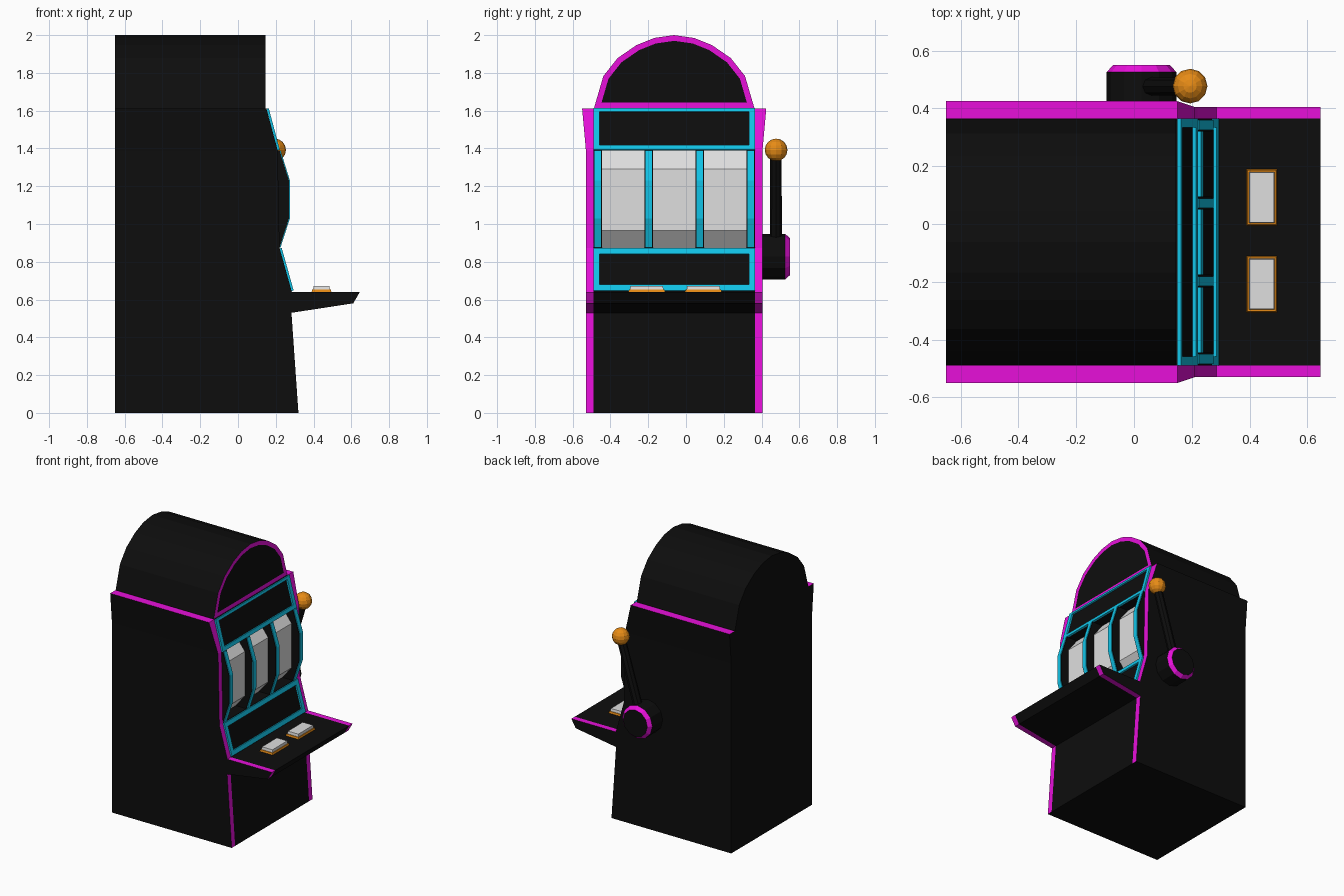
import bpy, bmesh, math
from mathutils import Vector, Matrix

if "Cube" in bpy.data.objects:
    bpy.data.objects.remove(bpy.data.objects["Cube"])


def material(name, rgb):
    m = bpy.data.materials.new(name)
    m.diffuse_color = (*rgb, 1)
    m.use_nodes = True
    m.node_tree.nodes["Principled BSDF"].inputs["Base Color"].default_value = m.diffuse_color
    return m


BLACK = material("cabinet black", (0.004, 0.004, 0.004))
PINK = material("trim magenta", (0.80, 0.005, 0.70))
CYAN = material("frame cyan", (0.006, 0.58, 0.84))
WHITE = material("reel white", (0.74, 0.74, 0.74))
ORANGE = material("knob orange", (0.80, 0.26, 0.008))

Y0, Y1 = -0.49, 0.365          # inner width between the side panels


def prism(bm, profile, y0, y1):
    """Extrude an (x, z) profile along y."""
    face = bm.faces.new([bm.verts.new((x, y0, z)) for x, z in profile])
    new = bmesh.ops.extrude_face_region(bm, geom=[face])["geom"]
    verts = [v for v in new if isinstance(v, bmesh.types.BMVert)]
    bmesh.ops.translate(bm, verts=verts, vec=(0, y1 - y0, 0))
    # the source cap is kept by the extrusion and closes the near side
    bmesh.ops.recalc_face_normals(bm, faces=bm.faces[:])


def finish(bm, name, *mats):
    bmesh.ops.recalc_face_normals(bm, faces=bm.faces[:])
    me = bpy.data.meshes.new(name)
    bm.to_mesh(me)
    bm.free()
    for m in mats:
        me.materials.append(m)
    ob = bpy.data.objects.new(name, me)
    bpy.context.scene.collection.objects.link(ob)
    return ob


def solid(name, profile, y0, y1, mat):
    bm = bmesh.new()
    prism(bm, profile, y0, y1)
    return finish(bm, name, mat)


# cabinet core, with a recess behind the reels
lower = [(-0.65, 0), (0.32, 0), (0.283, 0.53), (0.61, 0.58), (0.645, 0.64),
         (0.285, 0.64), (0.22, 0.873)]
upper = [(0.21, 1.39), (0.15, 1.612), (-0.65, 1.612)]
solid("cabinet_core", lower + [(0.08, 0.873), (0.08, 1.39)] + upper, Y0, Y1, BLACK)

# side panels: black outside, magenta edges, flared at the top
for name, inner, outer in (("left_side_panel", Y0, -0.53), ("right_side_panel", Y1, 0.405)):
    bm = bmesh.new()
    prism(bm, lower + upper, inner, outer)
    bmesh.ops.bisect_plane(bm, geom=bm.verts[:] + bm.edges[:] + bm.faces[:],
                           plane_co=(0, 0, 1.39), plane_no=(0, 0, 1))
    for v in bm.verts:
        if v.co.z > 1.5 and abs(v.co.y - outer) < 0.001:
            v.co.y += math.copysign(0.02, outer)
    bm.normal_update()
    for f in bm.faces:
        n = f.normal
        if abs(n.y) < 0.7 and n.x > -0.9 and n.z > -0.999:
            f.material_index = 1
    finish(bm, name, BLACK, PINK)

# arched top with magenta rim on its front
half = [(0.425, 1.612), (0.375, 1.783), (0.30, 1.878), (0.20, 1.947), (0.105, 1.985)]
mid = (Y0 + Y1) / 2
arch = [(mid + d, z) for d, z in half] + [(mid, 2.0)] + [(mid - d, z) for d, z in reversed(half)]
bm = bmesh.new()
front = bm.faces.new([bm.verts.new((0.145, y, z)) for y, z in arch])
back = bm.faces.new([bm.verts.new((-0.65, y, z)) for y, z in reversed(arch)])
fv, bv = list(front.verts), list(reversed(back.verts))
for i in range(len(fv)):
    j = (i + 1) % len(fv)
    bm.faces.new((fv[i], bv[i], bv[j], fv[j]))
bm.normal_update()
bmesh.ops.inset_individual(bm, faces=[front], thickness=0.03, use_even_offset=True)
bm.normal_update()
for f in bm.faces:
    if abs(f.normal.x) > 0.9 and f.calc_center_median().x > 0 and f != front:
        f.material_index = 1
finish(bm, "arched_top", BLACK, PINK)


# cyan frames on the sloping sign panels
def frame(name, a, b, low, high, side, depth=0.012):
    a, b = Vector(a), Vector(b)
    length = (b - a).length
    d = (b - a).normalized()
    n = Vector((d.y, -d.x)) * depth
    bm = bmesh.new()
    for s, e, y0, y1 in ((0, low, Y0, Y1), (length - high, length, Y0, Y1),
                         (low, length - high, Y0, Y0 + side),
                         (low, length - high, Y1 - side, Y1)):
        p, q = a + d * s, a + d * e
        prism(bm, [p, q, q + n, p + n], y0, y1)
    finish(bm, name, CYAN)


frame("upper_sign_frame", (0.21, 1.39), (0.151, 1.61), 0.027, 0.018, 0.032)
frame("lower_sign_frame", (0.283, 0.645), (0.22, 0.87), 0.032, 0.032, 0.032)

# reel dividers with a cyan strip down the bulging front
bulge = [(0.22, 0.875), (0.27, 1.03), (0.27, 1.23), (0.22, 1.39)]
for i, y in enumerate((-0.467, -0.198, 0.072, 0.342)):
    solid(f"reel_divider_{i + 1}", [(0.08, 0.875)] + bulge + [(0.08, 1.39)],
          y - 0.0225, y + 0.0225, BLACK)
    strip = [(x + 0.005, z) for x, z in bulge]
    solid(f"divider_strip_{i + 1}", strip + [(x - 0.005, z) for x, z in reversed(strip)],
          y - 0.017, y + 0.017, CYAN)

# three faceted reels
for i, y in enumerate((-0.3325, -0.063, 0.207)):
    solid(f"reel_{i + 1}", [(0.09, 0.874), (0.135, 0.874), (0.21, 0.965), (0.21, 1.29),
                            (0.135, 1.389), (0.09, 1.389)], y - 0.112, y + 0.112, WHITE)


# shelf buttons: tapered blocks on orange bezels
def block(name, x, y, z0, z1, sx, sy, taper, mat):
    bm = bmesh.new()
    bmesh.ops.create_cube(bm, size=1)
    for v in bm.verts:
        t = taper if v.co.z > 0 else 0
        v.co = (x + 2 * v.co.x * (sx - t), y + 2 * v.co.y * (sy - t), z1 if v.co.z > 0 else z0)
    finish(bm, name, mat)


for i, y in enumerate((-0.208, 0.092)):
    block(f"button_bezel_{i + 1}", 0.442, y, 0.638, 0.653, 0.053, 0.098, 0.004, ORANGE)
    block(f"button_{i + 1}", 0.442, y, 0.65, 0.672, 0.045, 0.089, 0.003, WHITE)


# lever: hub with magenta bevel, arm and ball
def cone(bm, a, b, r0, r1, sides):
    a, b = Vector(a), Vector(b)
    rot = Vector((0, 0, 1)).rotation_difference(b - a).to_matrix().to_4x4()
    bmesh.ops.create_cone(bm, cap_ends=True, segments=sides, radius1=r0, radius2=r1,
                          depth=(b - a).length,
                          matrix=Matrix.Translation((a + b) / 2) @ rot)


bm = bmesh.new()
cone(bm, (0.026, 0.39, 0.827), (0.026, 0.525, 0.827), 0.121, 0.121, 12)
finish(bm, "lever_hub", BLACK)
bm = bmesh.new()
cone(bm, (0.026, 0.525, 0.827), (0.026, 0.55, 0.827), 0.121, 0.098, 12)
bm.normal_update()
for f in bm.faces:
    f.material_index = 0 if abs(f.normal.y) > 0.95 else 1
finish(bm, "lever_hub_bevel", BLACK, PINK)
bm = bmesh.new()
cone(bm, (0.04, 0.476, 0.87), (0.193, 0.476, 1.38), 0.032, 0.03, 8)
finish(bm, "lever_arm", BLACK)
bm = bmesh.new()
bmesh.ops.create_uvsphere(bm, u_segments=12, v_segments=8, radius=0.06,
                          matrix=Matrix.Translation((0.194, 0.477, 1.392)))
finish(bm, "lever_ball", ORANGE)
